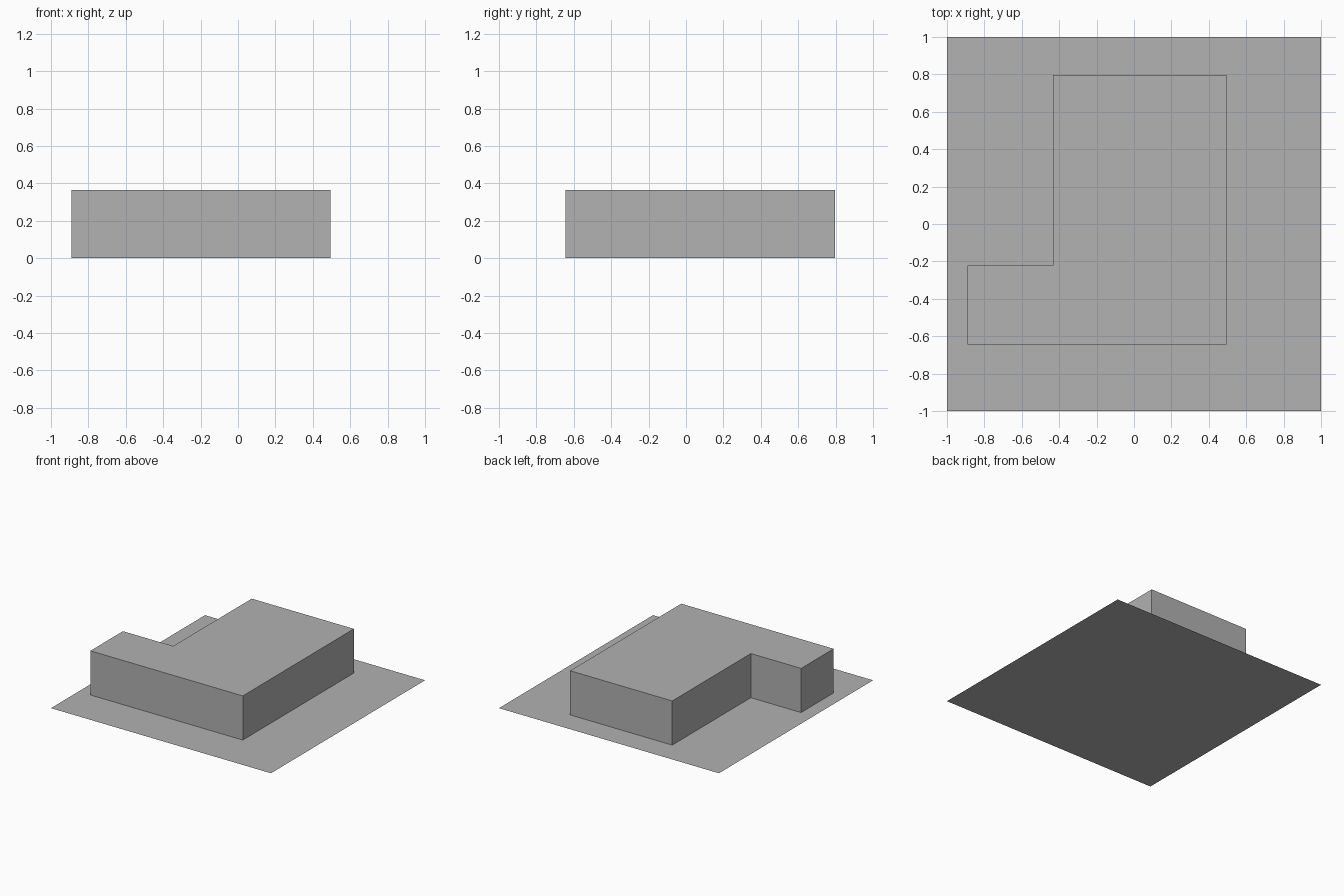
import bpy
import bmesh

cube = bpy.data.objects.get("Cube")
if cube:
    bpy.data.objects.remove(cube, do_unlink=True)

# Single plain grey
grey = bpy.data.materials.new("plain_grey")
grey.use_nodes = True
colour = (0.445, 0.445, 0.445, 1)
grey.diffuse_color = colour
grey.node_tree.nodes["Principled BSDF"].inputs["Base Color"].default_value = colour


def footprint(name, outline, base=0.0, height=0.0):
    """Flat outline, extruded upward when a height is given."""
    bm = bmesh.new()
    face = bm.faces.new([bm.verts.new((x, y, base)) for x, y in outline])
    if height:
        top = bmesh.ops.extrude_face_region(bm, geom=[face], use_keep_orig=True)["geom"]
        verts = [v for v in top if isinstance(v, bmesh.types.BMVert)]
        bmesh.ops.translate(bm, verts=verts, vec=(0, 0, height))
        bmesh.ops.recalc_face_normals(bm, faces=bm.faces)
    mesh = bpy.data.meshes.new(name)
    bm.to_mesh(mesh)
    bm.free()
    mesh.materials.append(grey)
    obj = bpy.data.objects.new(name, mesh)
    bpy.context.collection.objects.link(obj)
    return obj


# Square ground sheet
footprint("ground_sheet", [(-1, -1), (1, -1), (1, 1), (-1, 1)])

# L-shaped building block, just clear of the sheet
footprint("building_block",
          [(-0.89, -0.645), (0.495, -0.645), (0.495, 0.797),
           (-0.433, 0.797), (-0.433, -0.223), (-0.89, -0.223)],
          base=0.002, height=0.363)
